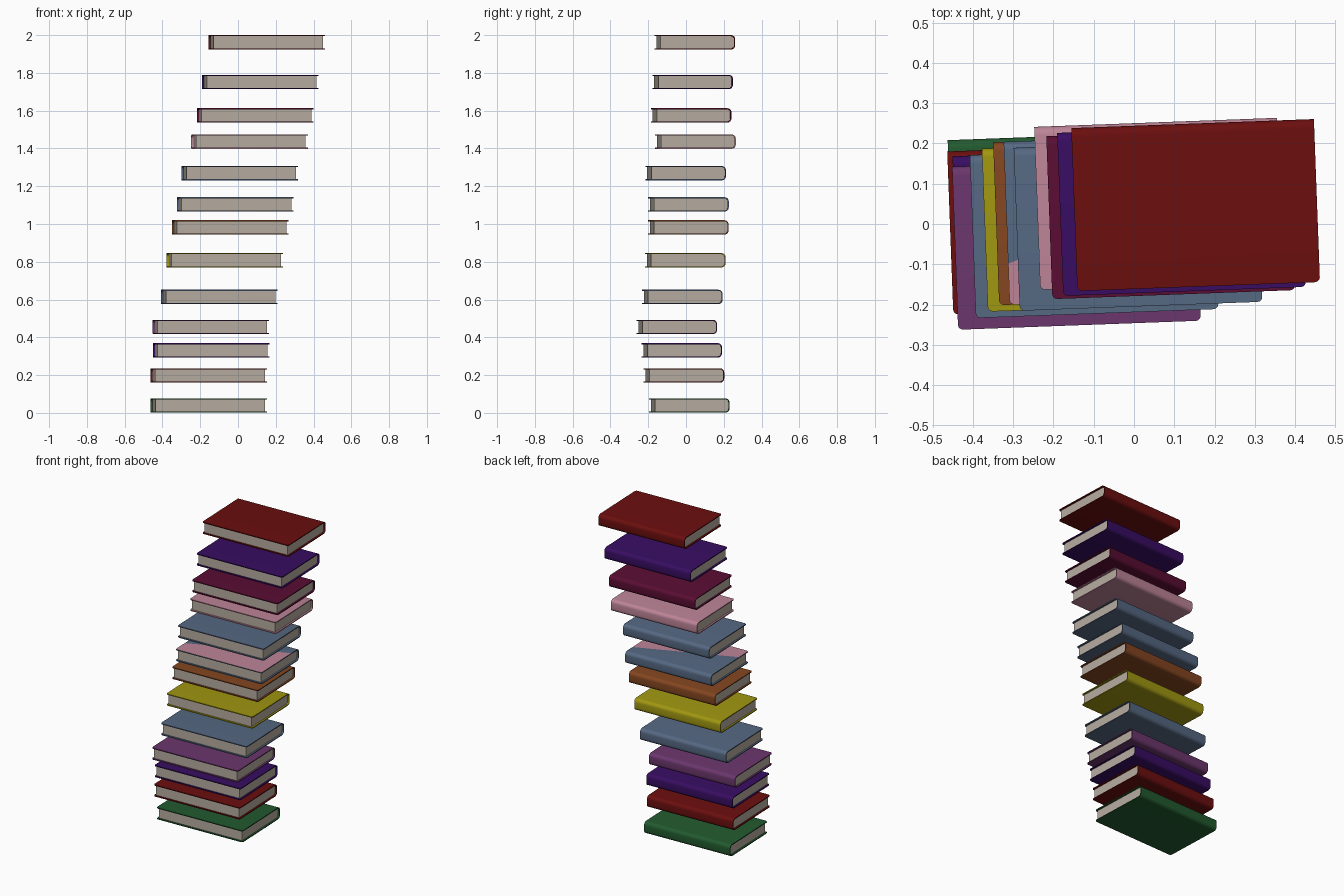
import bpy, bmesh, math
from mathutils import Vector

if "Cube" in bpy.data.objects:
    bpy.data.objects.remove(bpy.data.objects["Cube"])

W, D, H = 0.603, 0.405, 0.076      # book width, depth, thickness
T = 0.006                          # cover board thickness
R = 0.022                          # spine rounding
TURN = math.radians(2.13)


def lin(c):
    c /= 255
    return c / 12.92 if c <= 0.04045 else ((c + 0.055) / 1.055) ** 2.4


def material(name, rgb):
    m = bpy.data.materials.new(name)
    m.diffuse_color = (*[lin(c) for c in rgb], 1)
    m.use_nodes = True
    m.node_tree.nodes["Principled BSDF"].inputs["Base Color"].default_value = m.diffuse_color
    return m


MATS = {n: material(n, c) for n, c in {
    "dark_red": (107, 14, 14), "indigo": (56, 13, 98), "maroon": (90, 13, 51),
    "pink": (189, 132, 151), "slate_blue": (85, 104, 130), "brown": (132, 70, 32),
    "olive_yellow": (160, 151, 17), "plum": (107, 54, 109), "green": (34, 90, 47),
    "paper": (182, 172, 159)}.items()}


def side_curve(front, inset):
    """Open side profile: top front edge, round the spine, bottom front edge."""
    h, r, back = H / 2 - inset, R - inset, D / 2 - R
    pts = [(front, h)]
    for k in range(7):
        a = math.pi / 2 * (1 - k / 6)
        pts.append((back + r * math.cos(a), H / 2 - R + r * math.sin(a)))
    return pts + [(y, -z) for y, z in reversed(pts)]


def extrude_profile(pts, half):
    """Sweep a closed y-z profile along x."""
    bm = bmesh.new()
    face = bm.faces.new([bm.verts.new((-half, y, z)) for y, z in pts])
    ext = bmesh.ops.extrude_face_region(bm, geom=[face])
    new = [v for v in ext["geom"] if isinstance(v, bmesh.types.BMVert)]
    bmesh.ops.translate(bm, verts=new, vec=(2 * half, 0, 0))
    if face.is_valid and not any(f is not face and f.calc_center_median().x < -half + 1e-5
                                 for f in bm.faces):
        pass  # original face stays as the left cap
    bmesh.ops.holes_fill(bm, edges=[e for e in bm.edges if e.is_boundary], sides=0)
    bmesh.ops.recalc_face_normals(bm, faces=bm.faces[:])
    return bm


def finish(bm, name, mats, loc):
    me = bpy.data.meshes.new(name)
    bm.to_mesh(me)
    bm.free()
    ob = bpy.data.objects.new(name, me)
    bpy.context.collection.objects.link(ob)
    for m in mats:
        me.materials.append(MATS[m])
    ob.location = loc
    ob.rotation_euler.z = TURN
    bpy.ops.object.select_all(action='DESELECT')
    ob.select_set(True)
    bpy.context.view_layer.objects.active = ob
    bpy.ops.object.shade_smooth_by_angle(angle=math.radians(30))
    return ob


def book(i, colour, x, y, top, patch=False):
    loc = (x, y, top - H / 2)
    # cover: two boards joined by a rounded spine, front corners rounded
    bm = extrude_profile(side_curve(-D / 2, 0) + side_curve(-D / 2, T)[::-1], W / 2)
    corners = [e for e in bm.edges
               if all(abs(v.co.y + D / 2) < 1e-5 for v in e.verts)
               and abs(e.verts[0].co.x - e.verts[1].co.x) < 1e-5
               and abs(e.calc_length() - T) < 1e-4]
    bmesh.ops.bevel(bm, geom=corners, offset=0.012, segments=3, profile=0.5,
                    affect='EDGES')
    mats = [colour]
    if patch:
        # second colour on the front part of the top board, cut diagonally
        mats.append("pink")
        tops = [f for f in bm.faces if f.normal.z > 0.99
                and f.calc_center_median().z > H / 2 - 1e-4]
        geom = set(tops)
        for f in tops:
            geom.update(f.edges)
            geom.update(f.verts)
        bmesh.ops.bisect_plane(bm, geom=list(geom), plane_co=Vector((0, 0.01, 0)),
                               plane_no=Vector((0.367, -1, 0)))
        for f in bm.faces:
            c = f.calc_center_median()
            if f.normal.z > 0.99 and c.z > H / 2 - 1e-4 and c.y < 0.01 + 0.367 * c.x:
                f.material_index = 1
    finish(bm, f"book_cover_{i}", mats, loc)
    # page block
    bm = extrude_profile(side_curve(-D / 2 + 0.01, T - 0.001), W / 2 - 0.011)
    finish(bm, f"book_pages_{i}", ["paper"], loc)


# colour, centre x, centre y, top height
STACK = [
    ("green", -0.154, 0.017, 0.077), ("dark_red", -0.155, -0.011, 0.236),
    ("indigo", -0.142, -0.023, 0.369), ("plum", -0.143, -0.049, 0.493),
    ("slate_blue", -0.099, -0.020, 0.652), ("olive_yellow", -0.069, -0.004, 0.846),
    ("brown", -0.041, 0.012, 1.020), ("slate_blue", -0.015, 0.013, 1.142),
    ("slate_blue", 0.010, -0.002, 1.307), ("pink", 0.061, 0.050, 1.474),
    ("maroon", 0.091, 0.027, 1.613), ("indigo", 0.118, 0.035, 1.790),
    ("dark_red", 0.153, 0.047, 2.0)]
for i, (c, x, y, top) in enumerate(STACK, 1):
    book(i, c, x, y, top, patch=(i == 8))
